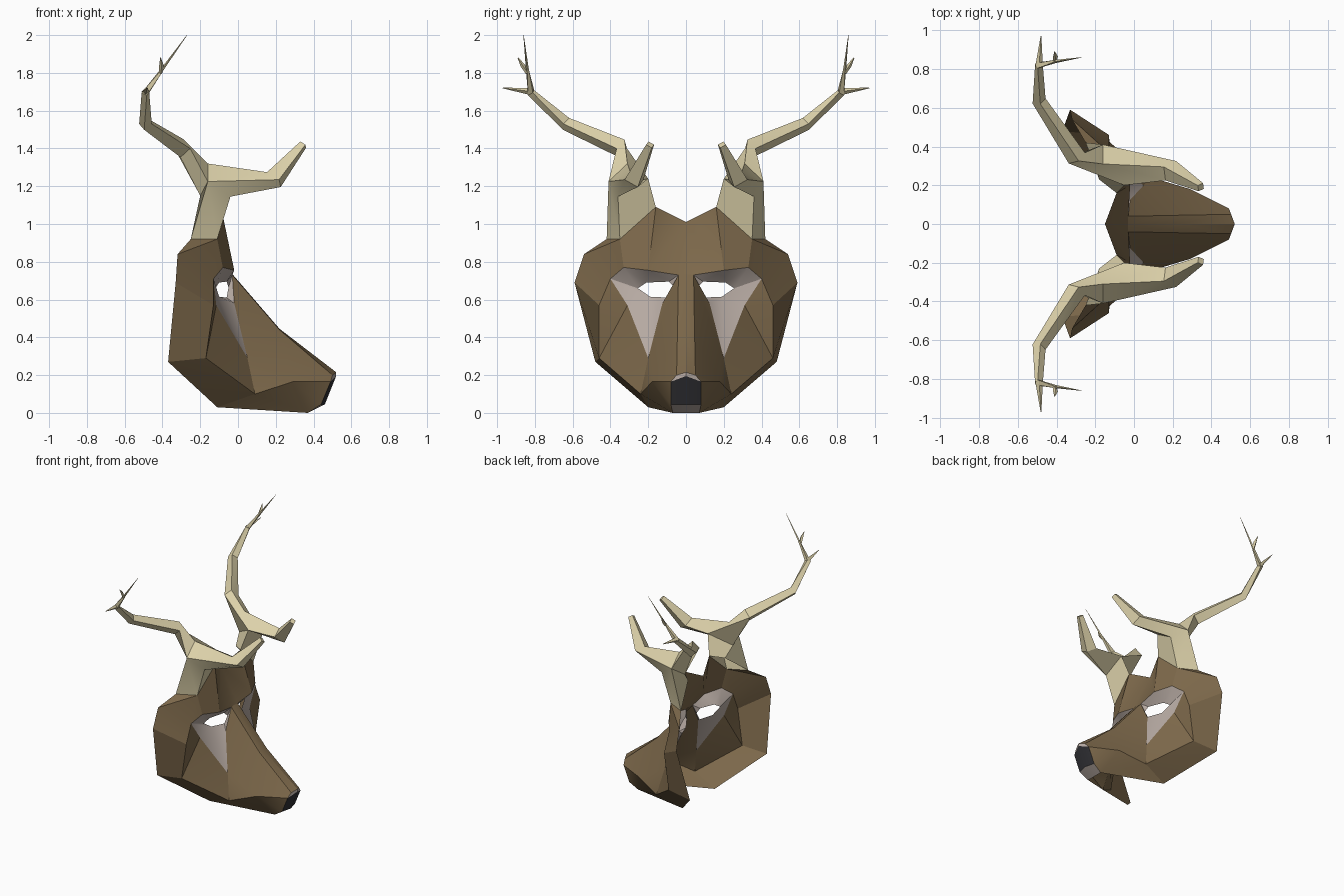
import bpy, bmesh
from math import radians
from mathutils import Vector as V

if "Cube" in bpy.data.objects:
    bpy.data.objects.remove(bpy.data.objects["Cube"])


def material(name, c):
    m = bpy.data.materials.new(name)
    m.diffuse_color = (*c, 1)
    m.use_nodes = True
    m.node_tree.nodes["Principled BSDF"].inputs["Base Color"].default_value = m.diffuse_color
    return m


BROWN = material("brown", (0.205, 0.14, 0.07))
TAN = material("horn", (0.72, 0.64, 0.40))
PINK = material("socket_grey", (0.48, 0.41, 0.37))
BLACK = material("nose_black", (0.03, 0.03, 0.035))


def finish(name, bm, mat, angle=25):
    me = bpy.data.meshes.new(name)
    bm.to_mesh(me)
    bm.free()
    me.materials.append(mat)
    ob = bpy.data.objects.new(name, me)
    bpy.context.collection.objects.link(ob)
    bpy.ops.object.select_all(action='DESELECT')
    ob.select_set(True)
    bpy.context.view_layer.objects.active = ob
    bpy.ops.object.shade_smooth_by_angle(angle=radians(angle))
    return ob


# Key points of one half of the mask (snout towards +x)
rim = dict(T0=(-.15, 0, 1.01), T1=(-.09, .16, 1.09), T2=(-.11, .35, .92), T3=(-.25, .42, .92),
           T4=(-.32, .54, .84), T5=(-.33, .59, .69), T6=(-.37, .48, .27), T7=(-.11, .20, .03))
brow_cheek = dict(B1=(-.02, .20, .755), B2=(-.08, .33, .77), B3=(-.13, .40, .71),
                  C1=(-.13, .46, .57), C2=(-.17, .46, .29), C3=(-.115, .31, .57),
                  C4=(.05, .20, .29), C5=(-.02, .125, .58))
eye = dict(E1=(-.05, .06, .665), E2=(-.06, .09, .695), E3=(-.10, .21, .69),
           E4=(-.12, .255, .66), E5=(-.10, .19, .615), E6=(-.06, .085, .61))
snout = dict(M0=(-.03, 0, .735), M1=(.22, 0, .445), M2=(.52, 0, .215), R0=(-.03, .04, .73),
             R1=(.22, .045, .44), R2=(.50, .05, .20), L0=(.09, .24, .10), L1=(.29, .18, .165),
             L2=(.49, .08, .165), D0=(.37, 0, 0), D1=(.37, .07, 0),
             N0=(.46, 0, .045), N1=(.44, .08, .045), P0=(.52, 0, .195))
P = {k: V(p) for d in (rim, brow_cheek, eye, snout) for k, p in d.items()}


def shell(name, faces, mat):
    """Flat sheet from named corners, mirrored across y = 0, facing outwards."""
    bm = bmesh.new()
    for f in faces.split(","):
        for s in (1, -1):
            vs = [bm.verts.new((P[k].x, s * P[k].y, P[k].z)) for k in f.split()]
            face = bm.faces.new(vs)
            face.normal_update()
            if face.normal.dot(face.calc_center_median() - V((-.4, 0, .5))) < 0:
                face.normal_flip()
    bmesh.ops.remove_doubles(bm, verts=bm.verts, dist=.001)
    return finish(name, bm, mat)


shell("mask_face",
      "T0 T1 B1,T0 B1 R0 M0,T1 T2 B2 B1,T2 T4 B3 B2,T2 T3 T4,T4 T5 C1 B3,T5 T6 C2 C1,"
      "B3 C1 C3,C1 C2 C3,C2 C4 C3,C2 T6 L0,T6 T7 L0,C2 L0 C4", BROWN)
shell("snout",
      "M0 R0 R1 M1,M1 R1 R2 M2,R0 C5 C4 R1,R1 C4 L1 R2,C4 L0 L1,R2 L1 L2,"
      "L0 T7 D1 L1,L1 D1 N1,L1 N1 L2", BROWN)
shell("eye_sockets",
      "R0 B1 E2,R0 E2 E1,B1 B2 E3 E2,B2 B3 E4 E3,B3 C3 E5 E4,C3 C4 E5,C4 C5 E6 E5,C5 R0 E1 E6", PINK)
shell("nose", "P0 L2 N1 N0", BLACK)
shell("nose_trim", "M2 R2 L2 P0,N0 N1 D1 D0", PINK)


def loft(bm, a, b):
    for k in range(4):
        bm.faces.new((a[k], a[k - 1], b[k - 1], b[k]))


def tube(bm, path, prev=None):
    """Four-sided diamond tube through (centre, radius) pairs, optionally grown from a ring."""
    pts = [V(p) for p, r in path]
    for i, (p, (_, r)) in enumerate(zip(pts, path)):
        d = (pts[min(i + 1, len(pts) - 1)] - pts[max(i - 1, 0)]).normalized()
        side = d.cross(V((0, 0, 1))).normalized()
        up = side.cross(d)
        ring = [bm.verts.new(p + o * r) for o in (side, up, -side, -up)]
        if prev:
            loft(bm, prev, ring)
        prev = ring
    bm.faces.new(prev[::-1])


def antler(name, s):
    bm = bmesh.new()
    # open trunk rising from the forehead rim
    base = [bm.verts.new(p) for p in (P["T3"], P["T2"], P["T1"], (-.18, .23, 1.07))]
    o, b, c, d, t = [bm.verts.new(p) for p in ((-.16, .41, 1.225), (-.04, .36, 1.145),
                     (-.05, .20, 1.24), (-.20, .30, 1.15), (-.16, .31, 1.32))]
    loft(bm, base, [o, b, c, d])
    # fork: front tine, rear beam, then the small tips
    tube(bm, [((.19, .275, 1.235), .057), ((.345, .19, 1.42), .024)], [c, t, o, b])
    tube(bm, [((-.295, .34, 1.40), .05), ((-.49, .635, 1.53), .036), ((-.49, .82, 1.695), .022),
              ((-.40, .84, 1.82), .008), ((-.27, .86, 2.0), .001)], [o, t, c, d])
    tube(bm, [((-.49, .81, 1.70), .02), ((-.48, .97, 1.72), .002)])
    tube(bm, [((-.41, .84, 1.80), .01), ((-.405, .865, 1.84), .012), ((-.41, .89, 1.88), .002)])
    for v in bm.verts:
        v.co.y *= s
    bmesh.ops.recalc_face_normals(bm, faces=bm.faces)
    finish(name, bm, TAN)


antler("antler_left", -1)
antler("antler_right", 1)
